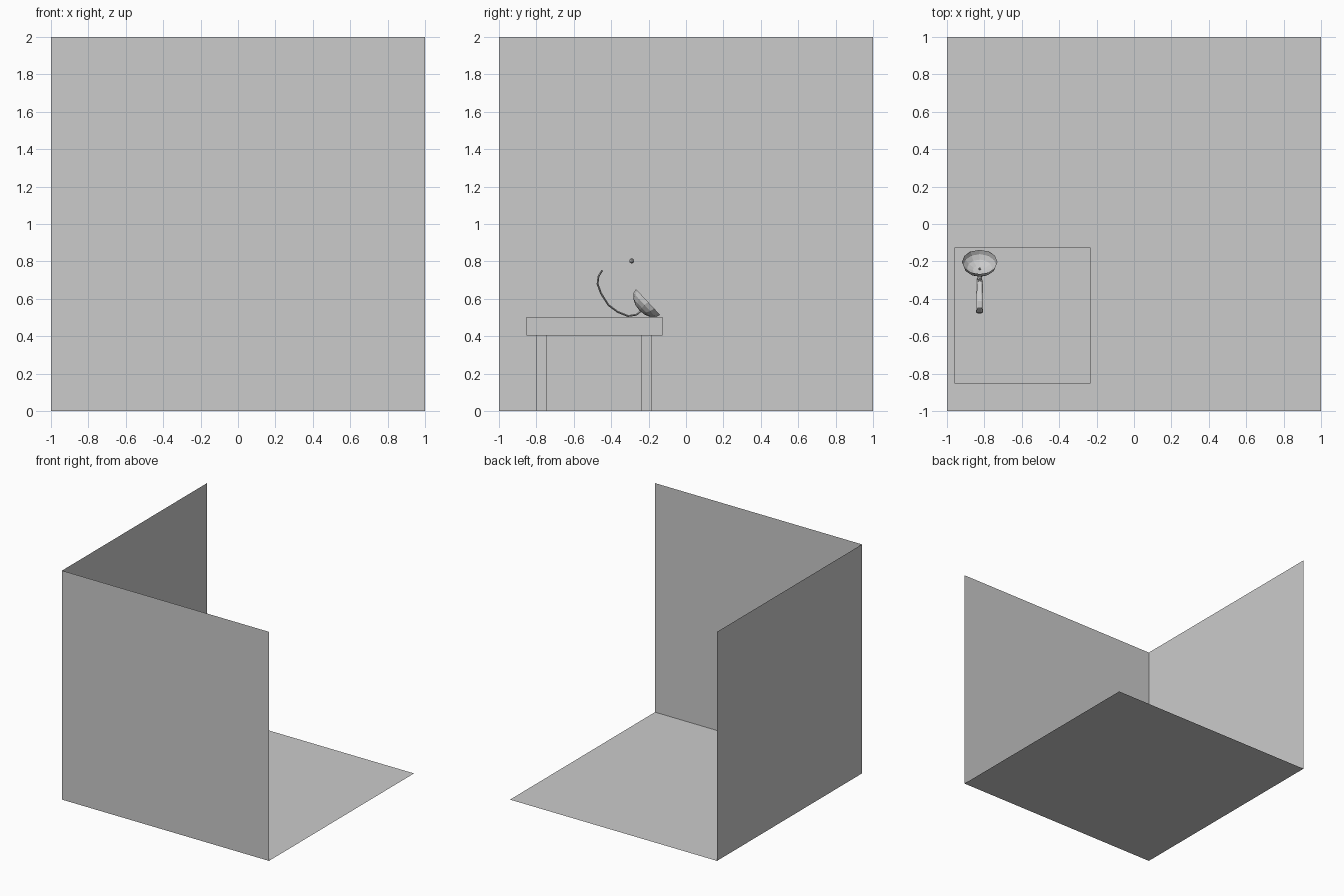
import bpy, bmesh, math
from mathutils import Vector, Matrix

if "Cube" in bpy.data.objects:
    bpy.data.objects.remove(bpy.data.objects["Cube"])


def make(name, bm):
    bmesh.ops.recalc_face_normals(bm, faces=bm.faces)
    mesh = bpy.data.meshes.new(name)
    bm.to_mesh(mesh)
    bm.free()
    obj = bpy.data.objects.new(name, mesh)
    bpy.context.collection.objects.link(obj)
    return obj


def box(name, lo, hi):
    lo, hi = Vector(lo), Vector(hi)
    bm = bmesh.new()
    bmesh.ops.create_cube(bm, size=1)
    bmesh.ops.scale(bm, vec=hi - lo, verts=bm.verts)
    bmesh.ops.translate(bm, vec=(lo + hi) / 2, verts=bm.verts)
    return make(name, bm)


def panel(name, corners):
    bm = bmesh.new()
    bm.faces.new([bm.verts.new(c) for c in corners])
    return make(name, bm)


# Room: floor and two single-sheet walls
panel("floor", [(-1, -1, 0), (1, -1, 0), (1, 1, 0), (-1, 1, 0)])
panel("front_wall", [(-1, -1, 0), (1, -1, 0), (1, -1, 2), (-1, -1, 2)])
panel("left_wall", [(-1, -1, 0), (-1, 1, 0), (-1, 1, 2), (-1, -1, 2)])

# Table
box("table_top", (-0.96, -0.853, 0.405), (-0.233, -0.125, 0.503))
for side, x in (("left", -0.91), ("right", -0.345)):
    for end, y in (("front", -0.803), ("back", -0.24)):
        box(f"table_leg_{end}_{side}", (x, y, 0), (x + 0.057, y + 0.057, 0.405))

CX = -0.825

# Spoon bowl: shallow open half sphere, tilted
bm = bmesh.new()
bmesh.ops.create_uvsphere(bm, u_segments=12, v_segments=8, radius=0.095)
bmesh.ops.delete(bm, geom=[v for v in bm.verts if v.co.z > 0.001], context='VERTS')
bmesh.ops.scale(bm, vec=(1, 1, 0.68), verts=bm.verts)
bmesh.ops.transform(bm, verts=bm.verts, matrix=Matrix.Translation((CX, -0.203, 0.583))
                    @ Matrix.Rotation(math.radians(-47), 4, 'X'))
make("spoon_bowl", bm)

# Spoon handle: flat strip swept along a curve, narrowing into the bowl (y, z, half width)
path = [(-0.448, 0.752, 0.012), (-0.468, 0.72, 0.018), (-0.473, 0.68, 0.019),
        (-0.455, 0.63, 0.019), (-0.415, 0.567, 0.018), (-0.365, 0.53, 0.016),
        (-0.31, 0.508, 0.014), (-0.265, 0.515, 0.012), (-0.235, 0.54, 0.004)]
bm = bmesh.new()
rings = []
for i, (y, z, w) in enumerate(path):
    a, b = path[max(i - 1, 0)], path[min(i + 1, len(path) - 1)]
    t = Vector((0, b[0] - a[0], b[1] - a[1])).normalized()
    n = Vector((0, -t.z, t.y)) * 0.005
    c = Vector((CX, y, z))
    s = Vector((w, 0, 0))
    rings.append([bm.verts.new(c + o) for o in (s, s * 0.5 + n, -s * 0.5 + n,
                                                -s, -s * 0.5 - n, s * 0.5 - n)])
for r0, r1 in zip(rings, rings[1:]):
    for k in range(6):
        j = (k + 1) % 6
        bm.faces.new((r0[k], r0[j], r1[j], r1[k]))
bm.faces.new(rings[0])
bm.faces.new(rings[-1])
make("spoon_handle", bm)

# Small floating bead above the table
bm = bmesh.new()
bmesh.ops.create_icosphere(bm, subdivisions=1, radius=0.015)
bmesh.ops.translate(bm, vec=(CX, -0.29, 0.803), verts=bm.verts)
make("bead", bm)
